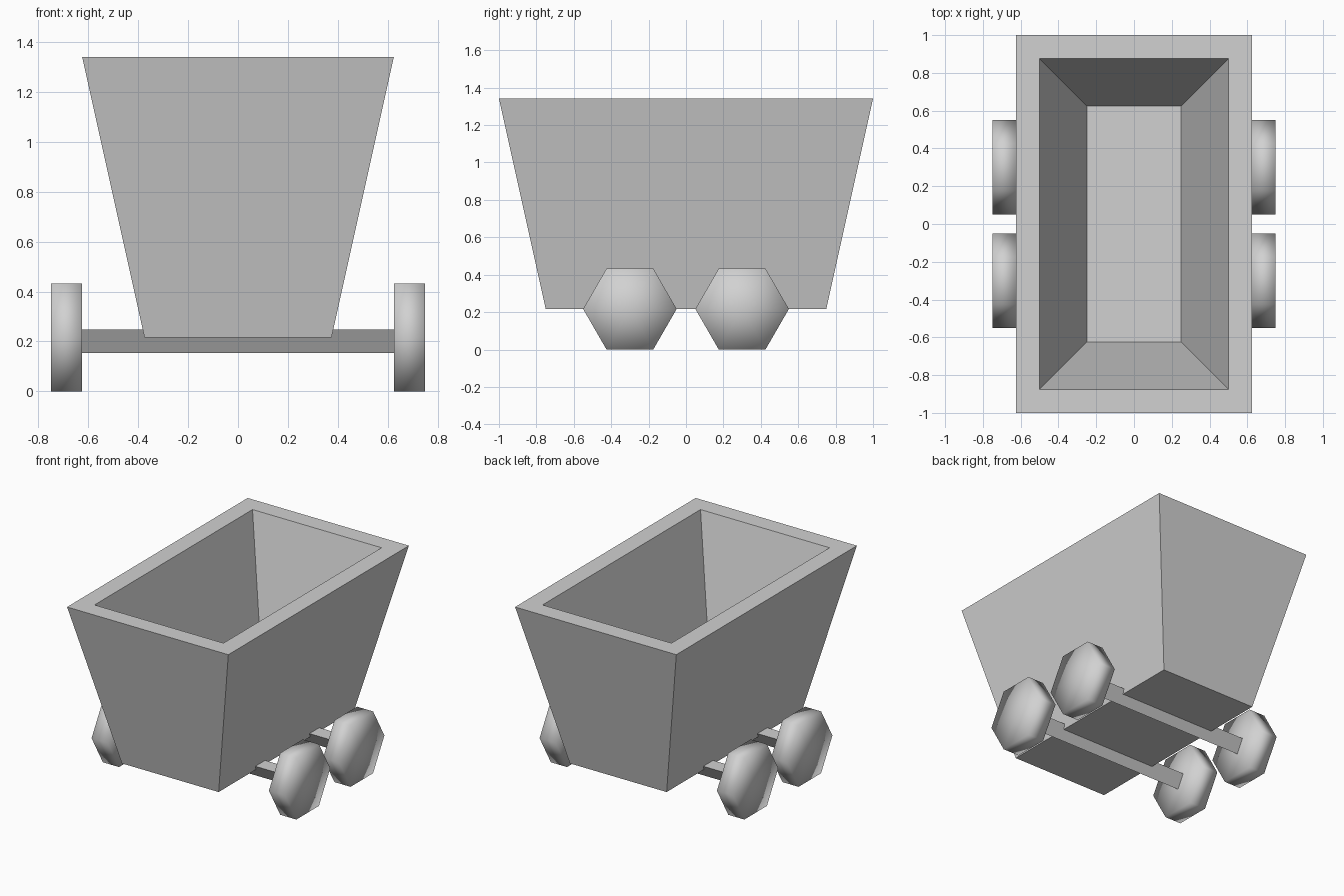
import bpy
import bmesh
from math import sin, cos, pi

if "Cube" in bpy.data.objects:
    bpy.data.objects.remove(bpy.data.objects["Cube"], do_unlink=True)

# One plain grey for the whole cart
grey = bpy.data.materials.new("light grey")
grey.use_nodes = True
colour = (0.64, 0.64, 0.64, 1)
grey.diffuse_color = colour
grey.node_tree.nodes["Principled BSDF"].inputs["Base Color"].default_value = colour

WHEEL_RADIUS = 0.25
AXLE_Z = WHEEL_RADIUS * sin(pi / 3)  # the hexagonal wheels rest on a flat side
RIM_Z = AXLE_Z + 1.125
INNER_X = 0.625


def loft(name, rings, smooth=False, fan=False):
    """Skin a list of point rings and close both ends."""
    bm = bmesh.new()
    loops = [[bm.verts.new(p) for p in ring] for ring in rings]
    n = len(loops[0])
    for a, b in zip(loops, loops[1:]):
        for i in range(n):
            j = (i + 1) % n
            bm.faces.new((a[i], a[j], b[j], b[i]))
    caps = [bm.faces.new(loops[0][::-1]), bm.faces.new(loops[-1])]
    if fan:
        bmesh.ops.poke(bm, faces=caps)
    bmesh.ops.recalc_face_normals(bm, faces=bm.faces[:])
    for face in bm.faces:
        face.smooth = smooth
    mesh = bpy.data.meshes.new(name)
    bm.to_mesh(mesh)
    bm.free()
    mesh.materials.append(grey)
    obj = bpy.data.objects.new(name, mesh)
    bpy.context.collection.objects.link(obj)
    return obj


def rectangle(hx, hy, z):
    return [(-hx, -hy, z), (hx, -hy, z), (hx, hy, z), (-hx, hy, z)]


def polygon(x, y, sides, radius, start):
    """Regular polygon facing along x at axle height."""
    angles = [start + 2 * pi * i / sides for i in range(sides)]
    return [(x, y + radius * cos(a), AXLE_Z + radius * sin(a)) for a in angles]


# Tapered hopper: outside wall, rim, inside wall and floor
loft("hopper", [
    rectangle(0.375, 0.75, AXLE_Z),
    rectangle(0.625, 1.0, RIM_Z),
    rectangle(0.5, 0.875, RIM_Z),
    rectangle(0.25, 0.625, AXLE_Z + 0.125),
])

for end, y in (("front", -0.3), ("back", 0.3)):
    # Three-sided axle with its edge pointing down
    loft(end + "_axle", [polygon(x, y, 3, 0.0625, -pi / 2)
                         for x in (-INNER_X, INNER_X)])
    # Six-sided wheels, softly shaded
    for side, s in (("left", 1), ("right", -1)):
        loft(f"{end}_{side}_wheel",
             [polygon(s * x, y, 6, WHEEL_RADIUS, 0) for x in (INNER_X, 0.75)],
             smooth=True, fan=True)
